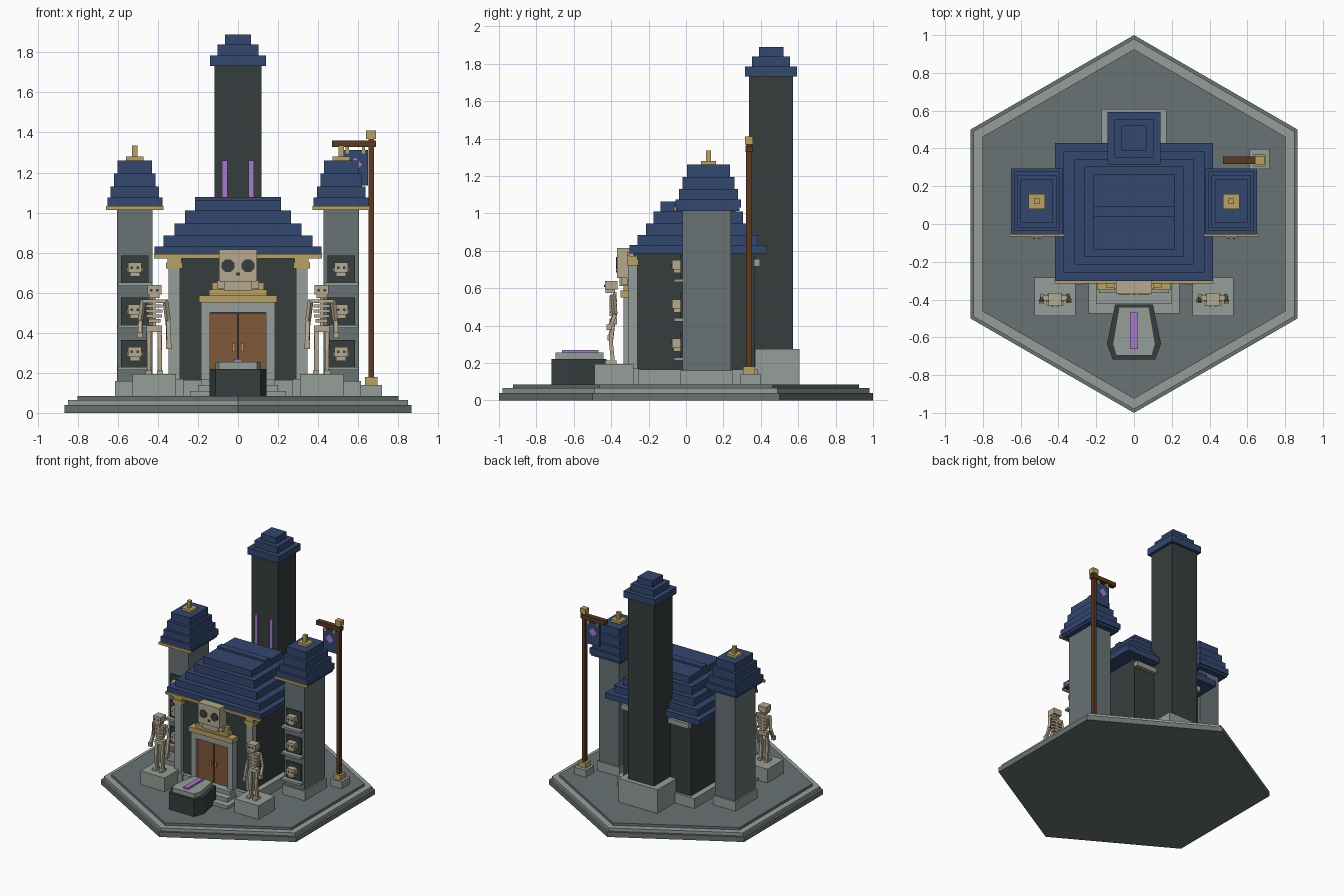
import bpy, bmesh, math
from mathutils import Vector, Matrix

if "Cube" in bpy.data.objects:
    bpy.data.objects.remove(bpy.data.objects["Cube"])


def mat(name, hexcode):
    m = bpy.data.materials.new(name)
    c = [int(hexcode[i:i + 2], 16) / 255 for i in (0, 2, 4)]
    m.diffuse_color = [v / 12.92 if v <= .04045 else ((v + .055) / 1.055) ** 2.4 for v in c] + [1]
    m.use_nodes = True
    m.node_tree.nodes["Principled BSDF"].inputs["Base Color"].default_value = m.diffuse_color
    return m


SLATE = mat("slate", "687274")
STONE = mat("light stone", "969e99")
DARK = mat("dark stone", "363d3d")
BLUE = mat("blue roof", "33476f")
GOLD = mat("gold", "b8a165")
BONE = mat("bone", "b5a990")
DOOR = mat("door wood", "80583a")
WOOD = mat("dark wood", "5a3820")
PURPLE = mat("purple glow", "a67bcb")


def finish(name, bm, m):
    bmesh.ops.recalc_face_normals(bm, faces=bm.faces)
    me = bpy.data.meshes.new(name)
    bm.to_mesh(me)
    bm.free()
    me.materials.append(m)
    ob = bpy.data.objects.new(name, me)
    bpy.context.collection.objects.link(ob)
    return ob


def boxes(name, m, *bs):
    """One object from boxes given as (x0, x1, y0, y1, z0, z1)."""
    bm = bmesh.new()
    for x0, x1, y0, y1, z0, z1 in bs:
        t = Matrix.Translation(((x0 + x1) / 2, (y0 + y1) / 2, (z0 + z1) / 2))
        bmesh.ops.create_cube(bm, size=1, matrix=t @ Matrix.Diagonal((abs(x1 - x0), y1 - y0, z1 - z0, 1)))
    return finish(name, bm, m)


def mid(x, y, hx, hy, z0, z1):
    return (x - hx, x + hx, y - hy, y + hy, z0, z1)


def prism(name, m, pts, z0, z1):
    bm = bmesh.new()
    f = bm.faces.new([bm.verts.new((x, y, z0)) for x, y in pts])
    r = bmesh.ops.extrude_face_region(bm, geom=[f])
    bmesh.ops.translate(bm, vec=(0, 0, z1 - z0), verts=[v for v in r["geom"] if isinstance(v, bmesh.types.BMVert)])
    return finish(name, bm, m)


def limbs(name, m, w, *segs):
    """Square bars between pairs of points."""
    bm = bmesh.new()
    for a, b in segs:
        a, b = Vector(a), Vector(b)
        q = (b - a).to_track_quat('Z', 'Y').to_matrix().to_4x4()
        bmesh.ops.create_cube(bm, size=1, matrix=Matrix.Translation((a + b) / 2) @ q
                              @ Matrix.Diagonal((w, w, (b - a).length, 1)))
    return finish(name, bm, m)


def eyes(name, x, y, z, dx, r, n=8):
    """Pair of thin eye-socket plates facing the front."""
    bm = bmesh.new()
    for s in (-1, 1):
        bmesh.ops.create_cone(bm, cap_ends=True, segments=n, radius1=r, radius2=r, depth=.006,
                              matrix=Matrix.Translation((x + s * dx, y, z)) @ Matrix.Rotation(math.pi / 2, 4, 'X')
                              @ Matrix.Rotation(math.pi / n, 4, 'Z'))
    finish(name, bm, DARK)


# Hexagonal base
for name, m, r, z0, z1 in (("base_bottom", SLATE, 1, 0, .04), ("base_rim", STONE, .98, .04, .065),
                           ("base_floor", SLATE, .925, .065, .085)):
    prism(name, m, [(r * math.sin(k * math.pi / 3), r * math.cos(k * math.pi / 3)) for k in range(6)], z0, z1)

# Main hall
boxes("hall_foundation", STONE, (-.345, .345, -.31, .385, .085, .165))
boxes("hall_walls", DARK, (-.3, .3, -.28, .365, .165, .785))
boxes("hall_back_ledge", STONE, (-.3, .3, .36, .395, .715, .755))
tiers = ((.417, -.303, .43, .785, .83), (.372, -.26, .385, .83, .885), (.316, -.215, .345, .885, .945),
         (.265, -.175, .305, .945, 1.01), (.215, -.135, .265, 1.01, 1.062))
boxes("hall_roof", BLUE, *[(-h, h, a, b, z0, z1) for h, a, b, z0, z1 in tiers],
      (-.215, .215, .04, .095, 1.06, 1.077))
boxes("hall_eave_trim", GOLD, (-.42, .42, -.315, -.302, .772, .792))
for s in (-1, 1):
    boxes("front_column", STONE, mid(s * .318, -.285, .028, .025, .15, .725),
          mid(s * .318, -.285, .045, .035, .085, .17))
    boxes("column_capital", GOLD, mid(s * .318, -.285, .035, .027, .75, .772),
          mid(s * .318, -.285, .042, .031, .72, .752))

# Entrance
boxes("entry_steps", STONE, (-.24, .24, -.475, -.3, .085, .11), (-.2, .2, -.42, -.3, .11, .14),
      (-.185, .185, -.365, -.3, .14, .17))
boxes("door_frame", STONE, (-.185, -.14, -.335, -.28, .165, .55), (.14, .185, -.335, -.28, .165, .55),
      (-.185, .185, -.335, -.28, .5, .55))
boxes("door_gap", DARK, (-.14, .14, -.295, -.28, .165, .5))
boxes("door_panels", DOOR, (-.14, -.003, -.305, -.28, .17, .498), (.003, .14, -.305, -.28, .17, .498))
boxes("door_handles", GOLD, mid(-.022, -.31, .006, .01, .305, .347), mid(.022, -.31, .006, .01, .305, .347))
boxes("door_lintel", GOLD, (-.195, .195, -.35, -.28, .55, .587), (-.145, .145, -.335, -.28, .587, .615),
      (-.13, .13, -.315, -.28, .615, .65))
boxes("door_skull", BONE, (-.095, .095, -.37, -.28, .655, .815), (-.07, .07, -.355, -.28, .612, .655),
      (-.105, .105, -.345, -.28, .62, .66))
eyes("door_skull_eyes", 0, -.371, .735, .05, .034)
boxes("door_skull_nose", DARK, (-.01, .01, -.373, -.369, .685, .7))

# Side towers with skull niches
for s in (-1, 1):
    x = s * .515
    boxes("tower_foundation", STONE, mid(x, .11, .1, .14, .085, .16))
    boxes("tower_wall", SLATE, mid(x, .11, .088, .13, .16, 1.03))
    boxes("tower_roof", BLUE, *[mid(x, .12, hx, hy, z0, z1) for hx, hy, z0, z1 in
                                ((.137, .175, 1.03, 1.075), (.121, .157, 1.075, 1.13),
                                 (.104, .138, 1.13, 1.195), (.086, .115, 1.195, 1.26))])
    boxes("tower_eave_trim", GOLD, (x - .144, x + .144, -.065, -.05, 1.013, 1.033))
    boxes("tower_eave", BLUE, mid(x, .12, .13, .165, 1.013, 1.03))
    boxes("tower_finial", GOLD, mid(x, .12, .044, .04, 1.26, 1.28), mid(x, .12, .014, .014, 1.28, 1.335))
    for z in (.23, .44, .65):
        boxes("niche", DARK, (x - .068, x + .068, -.03, -.01, z, z + .135))
        boxes("niche_shelf", STONE, (x - .086, x + .086, -.065, -.01, z - .017, z))
        boxes("niche_skull", BONE, mid(x, -.05, .034, .025, z + .05, z + .1), mid(x, -.047, .025, .02, z + .03, z + .05),
              mid(x, -.047, .04, .015, z + .055, z + .075))
        eyes("niche_skull_eyes", x, -.076, z + .075, .015, .008, 4)

# Rear spire
boxes("spire_base", STONE, (-.172, .172, .37, .608, .085, .275))
boxes("spire_shaft", DARK, mid(0, .455, .117, .117, .085, 1.735))
boxes("spire_roof", BLUE, *[mid(0, .455, h, h, z, z + .053) for h, z in
                            ((.139, 1.732), (.102, 1.785), (.066, 1.837))])
for s in (-1, 1):
    boxes("spire_window", PURPLE, (s * .066 - .013, s * .066 + .013, .322, .342, .95, 1.26))

# Coffin in front of the door
def coffin(back, wide, front, y0, y1, y2):
    return [(-back, y0), (back, y0), (wide, y1), (front, y2), (-front, y2), (-wide, y1)]


prism("coffin_body", DARK, coffin(.1, .143, .112, -.425, -.635, -.718), .085, .22)
prism("coffin_lid", STONE, coffin(.08, .113, .095, -.44, -.635, -.697), .22, .255)
boxes("coffin_glow", PURPLE, (-.02, .02, -.662, -.468, .25, .27))

# Skeleton statues on pedestals
for s in (-1, 1):
    x, y = s * .418, -.39
    boxes("statue_pedestal", STONE, mid(x, -.385, .108, .103, .085, .195))
    boxes("skeleton_skull", BONE, mid(x, -.4, .035, .034, .592, .638), mid(x, -.405, .026, .026, .574, .594))
    eyes("skeleton_eyes", x, -.435, .612, .015, .008, 4)
    boxes("skeleton_torso", BONE, mid(x, y + .01, .009, .009, .42, .58),
          mid(x, y, .058, .014, .548, .566), *[mid(x, y, h, .02, z, z + .017) for h, z in
          ((.042, .525), (.042, .5), (.038, .475), (.03, .452))],
          mid(x, y - .012, .009, .007, .47, .56), mid(x, y, .038, .02, .405, .437))
    limbs("skeleton_arms", BONE, .02,
          *[((x + k * .055, y, .565), (x + k * .068, y + .01, .46)) for k in (-1, 1)],
          ((x - s * .068, y + .01, .46), (x - s * .072, y - .015, .34)),
          ((x + s * .068, y + .01, .46), (x + s * .072, y - .02, .385)))
    boxes("skeleton_hands", BONE, mid(x - s * .072, y - .015, .014, .014, .32, .35),
          mid(x + s * .072, y - .02, .014, .014, .375, .405))
    limbs("skeleton_legs", BONE, .021,
          *[((x + k * .028, y, .415), (x + k * .027, y - .012, .31)) for k in (-1, 1)],
          *[((x + k * .027, y - .012, .315), (x + k * .027, y, .2)) for k in (-1, 1)])
    boxes("skeleton_feet", BONE, *[mid(x + k * .029, y - .012, .015, .03, .195, .212) for k in (-1, 1)])

# Banner pole
px, py = .665, .337
boxes("pole_footing", STONE, mid(px, .345, .053, .053, .085, .14))
boxes("pole_collar", GOLD, mid(px, py, .032, .032, .14, .18))
boxes("pole", WOOD, mid(px, py, .013, .016, .14, 1.37))
boxes("pole_crossbar", WOOD, (.47, .688, py - .02, py + .02, 1.328, 1.36))
boxes("pole_finial", GOLD, mid(px, py, .025, .022, 1.368, 1.41))
boxes("banner", BLUE, (.525, .648, py - .008, py + .008, 1.135, 1.312))
boxes("banner_clips", GOLD, mid(.545, py, .008, .012, 1.295, 1.33), mid(.626, py, .008, .012, 1.295, 1.33))
emblem = boxes("banner_emblem", PURPLE, (-.025, .025, -.0105, .0105, -.025, .025))
emblem.location = (.585, py, 1.24)
emblem.rotation_euler.y = math.pi / 4
